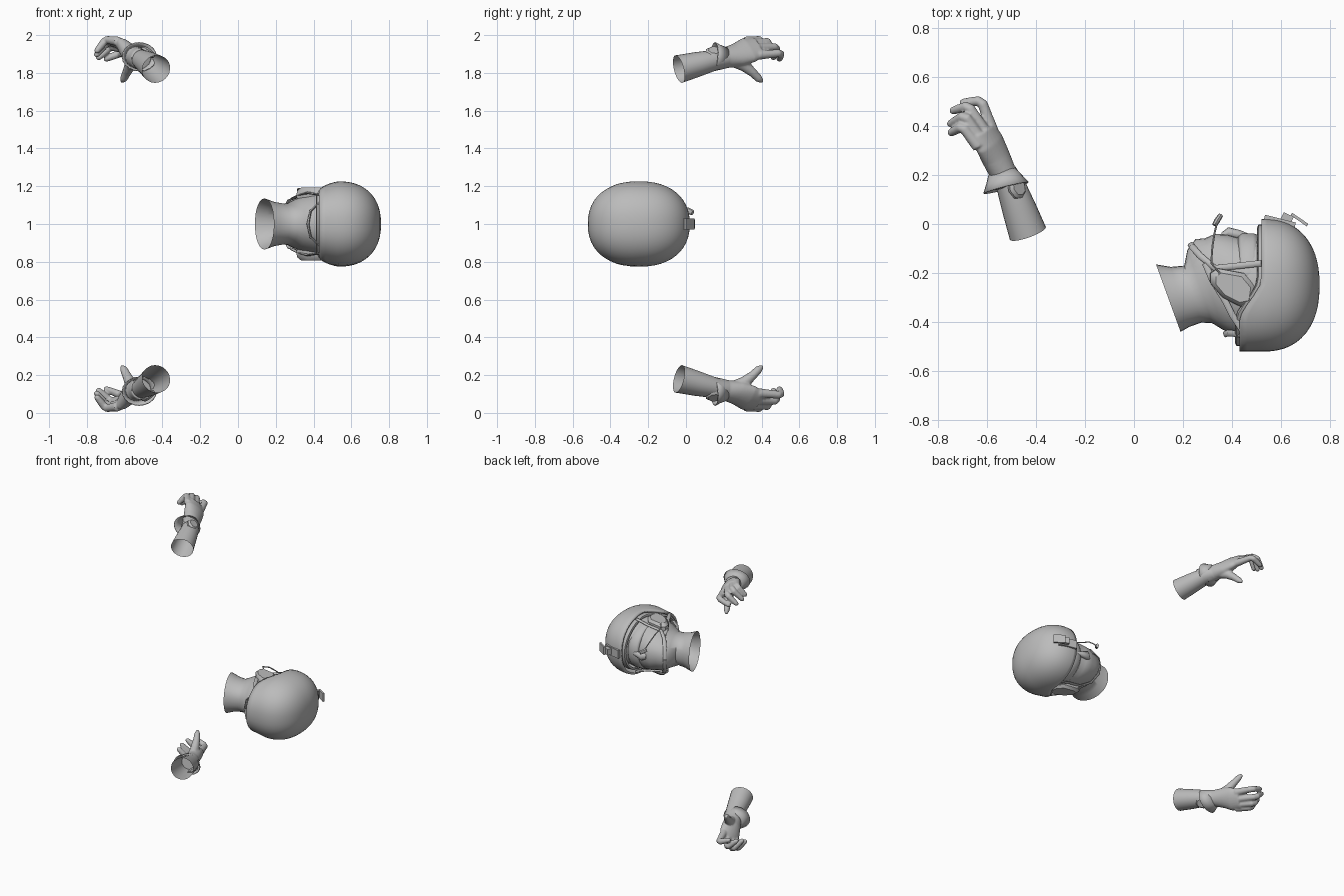
import bpy, bmesh, math
from mathutils import Vector as V

if "Cube" in bpy.data.objects:
    bpy.data.objects.remove(bpy.data.objects["Cube"])

grey = bpy.data.materials.new("plain_grey")
grey.diffuse_color = (0.5, 0.5, 0.5, 1)
grey.use_nodes = True
grey.node_tree.nodes["Principled BSDF"].inputs["Base Color"].default_value = grey.diffuse_color


def finish(name, bm, mirror=False, solid=0, remesh=0, angle=40):
    """Turn a bmesh into an object; z is measured from the mirror plane at z = 1."""
    bmesh.ops.recalc_face_normals(bm, faces=bm.faces)
    me = bpy.data.meshes.new(name)
    bm.to_mesh(me)
    bm.free()
    me.materials.append(grey)
    ob = bpy.data.objects.new(name, me)
    ob.location.z = 1
    bpy.context.collection.objects.link(ob)
    bpy.context.view_layer.objects.active = ob
    ob.select_set(True)
    bpy.ops.object.shade_smooth_by_angle(angle=math.radians(angle))
    ob.select_set(False)
    if solid:
        m = ob.modifiers.new("thickness", 'SOLIDIFY')
        m.thickness = solid
    if remesh:
        m = ob.modifiers.new("blend", 'REMESH')
        m.mode, m.voxel_size, m.use_smooth_shade = 'VOXEL', remesh, True
        m = ob.modifiers.new("soften", 'SMOOTH')
        m.factor, m.iterations = 0.5, 4
    if mirror:
        m = ob.modifiers.new("other_side", 'MIRROR')
        m.use_axis = (False, False, True)
        m.use_mirror_merge = False
    return ob


def skin_rows(bm, rows, cap0=False, cap1=False):
    rows = [[bm.verts.new(p) for p in r] for r in rows]
    n = len(rows[0])
    for a, b in zip(rows, rows[1:]):
        for i in range(n):
            j = (i + 1) % n
            bm.faces.new((a[i], a[j], b[j], b[i]))
    if cap0:
        bm.faces.new(rows[0])
    if cap1:
        bm.faces.new(rows[-1])


def tube(bm, pts, radii, wide=(0, 0, 1), n=12, caps=True):
    """Loft ellipses (half width along 'wide', half thickness) along a path."""
    pts = [V(p) for p in pts]
    rows = []
    for i, p in enumerate(pts):
        t = (pts[min(i + 1, len(pts) - 1)] - pts[max(i - 1, 0)]).normalized()
        w = V(wide)
        w = (w - t * w.dot(t)).normalized()
        u = t.cross(w)
        a, b = radii[i]
        rows.append([p + w * a * math.cos(k * math.tau / n) + u * b * math.sin(k * math.tau / n)
                     for k in range(n)])
    skin_rows(bm, rows, caps, caps)


def spow(c, e):
    return math.copysign(abs(c) ** e, c)


# ---- head and neck: slanted sections (front x, front y, back x, back y, half width)
sections = [(.09, -.165, .19, -.44, .135), (.15, -.175, .225, -.42, .118),
            (.205, -.17, .275, -.402, .108), (.218, -.105, .32, -.405, .112),
            (.25, -.062, .36, -.43, .130), (.29, -.058, .39, -.445, .143),
            (.33, -.04, .42, -.455, .155), (.38, -.042, .45, -.465, .165),
            (.44, -.06, .48, -.47, .175), (.50, -.045, .52, -.47, .18), (.60, -.07, .60, -.45, .17)]
rows = []
for fx, fy, bx, by, w in sections:
    row = []
    for k in range(32):
        c, s = math.cos(k * math.tau / 32), math.sin(k * math.tau / 32)
        t = (1 - c) / 2
        row.append(V((fx + (bx - fx) * t, fy + (by - fy) * t, w * spow(s, .9))))
    rows.append(row)
bm = bmesh.new()
skin_rows(bm, rows, cap1=True)
finish("head_and_neck", bm, angle=60)

# ---- nose
bm = bmesh.new()
tube(bm, [(.48, -.06, 0), (.43, -.045, 0), (.385, -.035, 0), (.36, -.045, 0)],
     [(.014, .014), (.018, .02), (.03, .022), (.018, .01)])
finish("nose", bm, angle=60)

# ---- wrap-around eyewear
bm = bmesh.new()
rows = []
for x, out in ((.425, -.006), (.44, .006), (.485, .008), (.51, 0)):
    rows.append([bm.verts.new((x, -.25 + (.205 + out) * math.cos(a), (.166 + out) * spow(math.sin(a), .9)))
                 for a in [math.radians(-85 + 10 * k) for k in range(18)]])
for a, b in zip(rows, rows[1:]):
    for i in range(17):
        bm.faces.new((a[i], a[i + 1], b[i + 1], b[i]))
finish("eyewear", bm, solid=.008)

# ---- helmet shell: brim high at the face, low behind the ears
def rim(y):
    t = min(max((-.22 - y) / .18, 0), 1)
    return .52 - .09 * t * t * (3 - 2 * t)


def helmet_row(level, n=48):
    row = []
    for k in range(n):
        a = k * math.tau / n
        cy, cz = spow(math.cos(a), .88), spow(math.sin(a), .88)
        r = rim(-.25 + .27 * cy)
        x = r + (.757 - r) * math.sin(level * math.pi / 2)
        if x > .53:
            f = max(0, 1 - ((x - .53) / .227) ** 2.3) ** (1 / 2.3)
            fz = f
        else:
            f, fz = 1, 1 - 1.0 * (.53 - x)
        row.append(V((x, -.25 + .27 * cy * f, .226 * cz * fz)))
    return row


bm = bmesh.new()
skin_rows(bm, [helmet_row(i / 16) for i in range(16)] + [helmet_row(.985)], cap1=True)
finish("helmet", bm, solid=.014, angle=50)

# ---- inner head band below the helmet rim
bm = bmesh.new()
skin_rows(bm, [[V((rim(-.25 + .25 * math.cos(a)) + d, -.25 + r * math.cos(a), (r - .05) * math.sin(a)))
                for a in [k * math.tau / 40 for k in range(40)]]
               for d, r in ((-.018, .235), (-.012, .248), (.03, .25))])
finish("head_band", bm, solid=.008)


# ---- boxes of the front mount
def box(name, loc, size, tilt):
    bm = bmesh.new()
    bmesh.ops.create_cube(bm, size=1)
    c, s = math.cos(tilt), math.sin(tilt)
    for v in bm.verts:
        x, y, z = (v.co[i] * size[i] for i in range(3))
        v.co = (loc[0] + x * c - y * s, loc[1] + x * s + y * c, loc[2] + z)
    return finish(name, bm, angle=20)


box("mount_plate", (.595, .012, 0), (.13, .02, .06), -.25)
box("mount_hinge", (.625, .025, 0), (.045, .03, .045), -.45)
box("mount_arm", (.675, .018, 0), (.08, .012, .06), -.6)
box("mount_foot", (.545, .015, 0), (.03, .02, .04), .5)

# ---- ear cups
cup = [(.31, -.20), (.34, -.18), (.45, -.20), (.50, -.26), (.49, -.33), (.44, -.34), (.36, -.30), (.31, -.24)]
bm = bmesh.new()
skin_rows(bm, [[V((.405 + (x - .405) * s, -.26 + (y + .26) * s, z)) for x, y in cup]
               for s, z in ((.95, .10), (1, .15), (.98, .175), (.75, .193))], cap1=True)
finish("ear_cup", bm, mirror=True, angle=35)

# ---- chin straps
straps = {
    "front_strap": [(.52, -.16, .195), (.43, -.17, .168), (.33, -.18, .15), (.27, -.13, .125), (.235, -.09, .06), (.23, -.082, 0)],
    "rear_strap": [(.44, -.43, .155), (.40, -.37, .16), (.37, -.31, .165), (.32, -.23, .15), (.29, -.16, .135)],
    "nape_strap": [(.44, -.45, .12), (.385, -.445, .07), (.37, -.45, 0)],
}
for name, pts in straps.items():
    bm = bmesh.new()
    tube(bm, pts, [(.006, .013)] * len(pts), n=8)
    finish(name, bm, mirror=True)

# ---- microphone boom and capsule
bm = bmesh.new()
tube(bm, [(.35, -.2, .19), (.315, -.16, .185), (.32, -.09, .155), (.33, -.03, .11), (.34, .01, .07)],
     [(.004, .004)] * 5, n=8)
finish("microphone_boom", bm)
bm = bmesh.new()
tube(bm, [(.328, -.005, .075), (.338, .012, .07), (.354, .036, .06)], [(.013, .01), (.017, .012), (.014, .01)], n=8)
finish("microphone", bm)

# ---- forearms, open at the elbow end
bm = bmesh.new()
tube(bm, [(-.433, -.038, .82), (-.468, .06, .845), (-.502, .155, .868), (-.53, .21, .875)],
     [(.075, .078), (.066, .07), (.054, .06), (.05, .052)], n=24, caps=False)
finish("forearm", bm, mirror=True, angle=60)

# ---- glove: palm, four fingers and thumb blended into one surface
bm = bmesh.new()
across = (-.55, -.35, .75)
tube(bm, [(-.512, .165, .873), (-.535, .21, .88), (-.565, .275, .895), (-.59, .33, .92), (-.613, .385, .935)],
     [(.06, .06), (.056, .054), (.07, .05), (.08, .04), (.066, .026)], wide=across, n=24)
fingers = [[(-.58, .385, .895), (-.622, .503, .905), (-.70, .495, .873)],
           [(-.605, .37, .93), (-.675, .482, .938), (-.74, .462, .88)],
           [(-.625, .345, .953), (-.69, .443, .966), (-.75, .408, .895)],
           [(-.635, .315, .967), (-.70, .398, .976), (-.748, .372, .915)]]
for a, b, c in fingers:
    a, b, c = V(a), V(b), V(c)
    path = [a, a.lerp(b, .5), a.lerp(b, .9), b.lerp(c, .15), b.lerp(c, .6), c, c + (c - b).normalized() * .012]
    tube(bm, path, [(r, r) for r in (.026, .023, .021, .021, .019, .016, .007)], wide=across)
tube(bm, [(-.55, .25, .87), (-.572, .31, .838), (-.59, .355, .80), (-.605, .385, .77), (-.615, .405, .752)],
     [(.04, .035), (.032, .03), (.024, .024), (.021, .02), (.01, .01)])
finish("glove", bm, mirror=True, remesh=.006)

# ---- flared glove cuff and its flap
bm = bmesh.new()
tube(bm, [(-.522, .148, .885), (-.53, .18, .882), (-.54, .215, .882)],
     [(.078, .096), (.066, .076), (.054, .056)], n=20, caps=False)
finish("glove_cuff", bm, mirror=True, solid=.005, angle=60)
bm = bmesh.new()
n = V((.6, .15, .78)).normalized()
c = V((-.475, .15, .912))
tube(bm, [c - n * .012, c, c + n * .012], [(.05, .042), (.05, .042), (.035, .03)], wide=(-.4, .9, .1), n=8)
finish("cuff_flap", bm, mirror=True)
